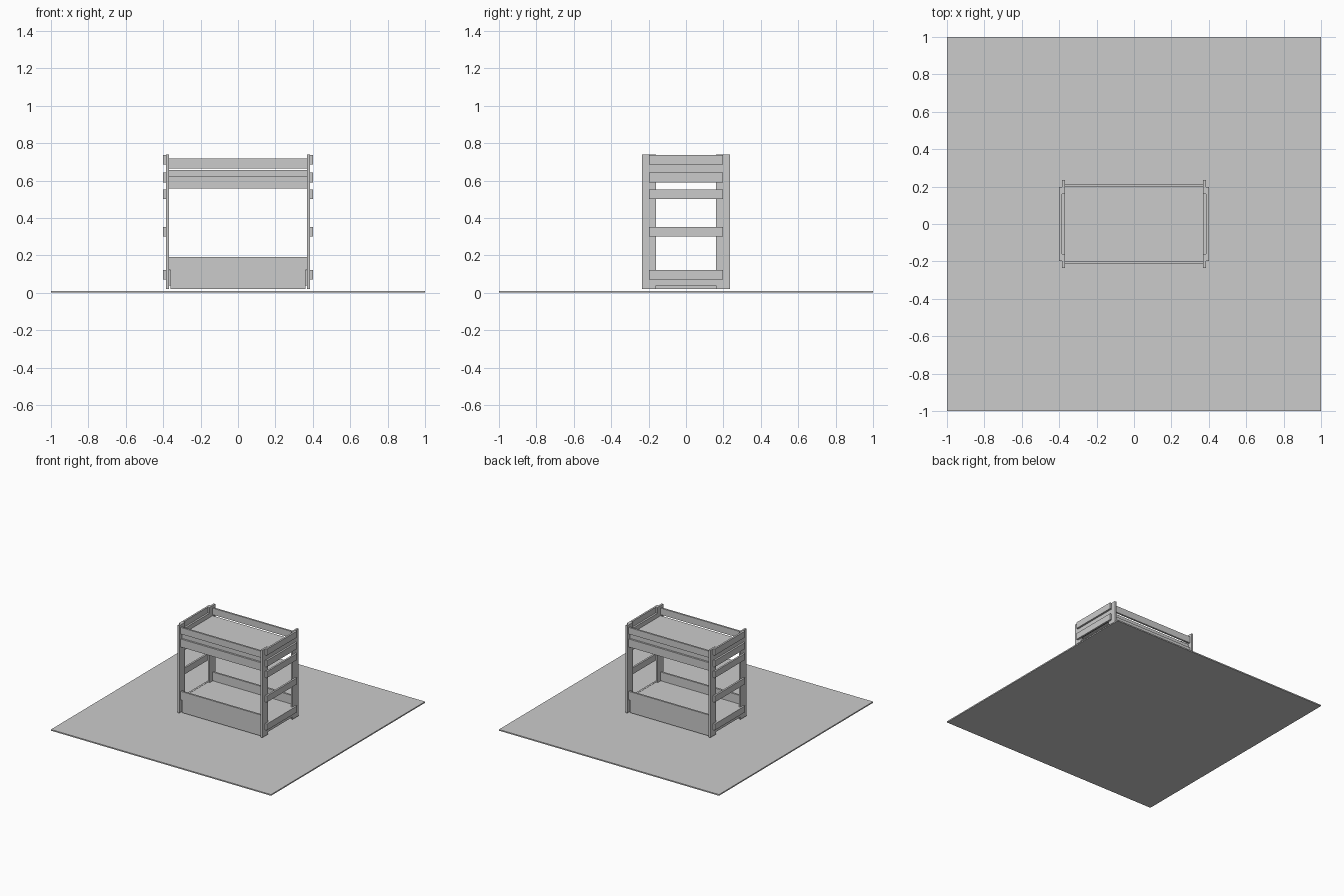
import bpy

cube = bpy.data.objects.get("Cube")
if cube:
    bpy.data.objects.remove(cube, do_unlink=True)

# One plain grey for everything
GREY = (0.6, 0.6, 0.6, 1.0)
grey = bpy.data.materials.new("light_grey")
grey.use_nodes = True
grey.diffuse_color = GREY
grey.node_tree.nodes["Principled BSDF"].inputs["Base Color"].default_value = GREY


def box(name, x, y, z):
    """Box spanning the (min, max) range on each axis."""
    bpy.ops.mesh.primitive_cube_add(size=1)
    ob = bpy.context.object
    ob.name = name
    spans = (x, y, z)
    ob.location = [(a + b) / 2 for a, b in spans]
    ob.scale = [b - a for a, b in spans]
    bpy.ops.object.transform_apply(location=False, rotation=False, scale=True)
    ob.data.materials.append(grey)
    return ob


def span(side, near, far):
    """Range from near to far on the given side of the centre."""
    return tuple(sorted((side * near, side * far)))


# Floor slab
box("floor", (-1, 1), (-1, 1), (0, 0.01))

# Bed ends: posts, outer rungs and the inner boards between the posts
RUNGS = (0.07, 0.30, 0.50, 0.59, 0.685)
for sx, side in ((1, "left"), (-1, "right")):
    post_x = span(sx, 0.37, 0.385)
    for sy, face in ((-1, "front"), (1, "back")):
        box(f"{face}_{side}_post", post_x, span(sy, 0.16, 0.234), (0.02, 0.738))
    for i, z in enumerate(RUNGS):
        box(f"{side}_rung_{i + 1}", span(sx, 0.385, 0.4), (-0.197, 0.197), (z, z + 0.052))
    box(f"{side}_lower_end_board", post_x, (-0.16, 0.16), (0.04, 0.12))
    box(f"{side}_upper_end_board", post_x, (-0.16, 0.16), (0.60, 0.69))
    box(f"{side}_drawer_side", span(sx, 0.345, 0.36), (-0.2, 0.2), (0.02, 0.1))

# Long boards along the front and back
RAILS = {
    "lower_rail": (0.122, 0.192),
    "upper_rail": (0.556, 0.622),
    "guard_rail": (0.663, 0.717),
}
for sy, face in ((-1, "front"), (1, "back")):
    for name, z in RAILS.items():
        box(f"{face}_{name}", (-0.372, 0.372), span(sy, 0.2, 0.215), z)
    box(f"{face}_drawer_panel", (-0.36, 0.36), span(sy, 0.2, 0.215), (0.02, 0.122))

# Bed bases
box("lower_bed_base", (-0.37, 0.37), (-0.2, 0.2), (0.04, 0.12))
box("upper_bed_base", (-0.37, 0.37), (-0.2, 0.2), (0.622, 0.655))
